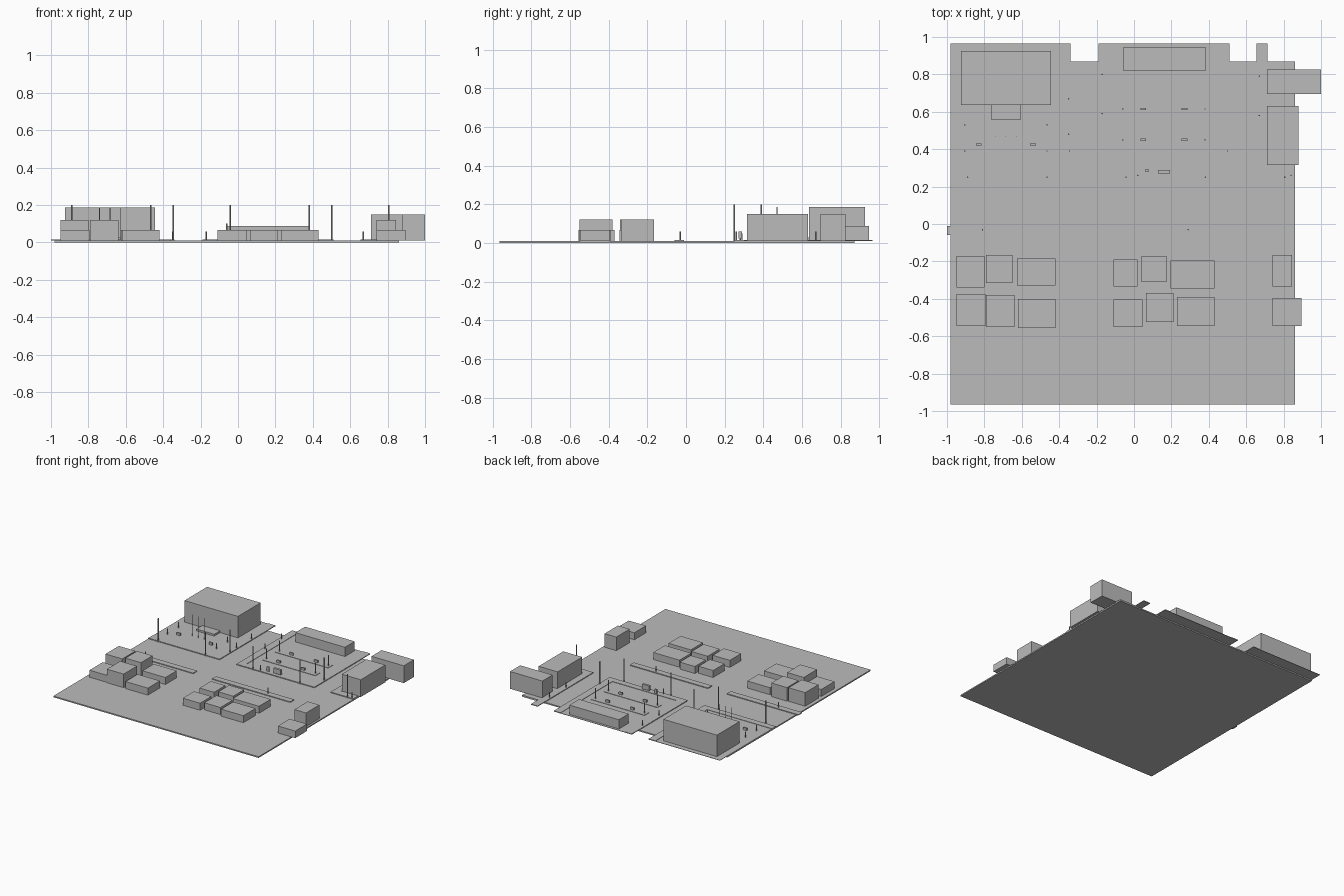
import bpy

cube = bpy.data.objects.get("Cube")
if cube:
    bpy.data.objects.remove(cube, do_unlink=True)

grey = bpy.data.materials.new("plain grey")
grey.use_nodes = True
grey.diffuse_color = (0.5, 0.5, 0.5, 1)
grey.node_tree.nodes["Principled BSDF"].inputs["Base Color"].default_value = grey.diffuse_color

# Shared heights
SLAB = 0.01
LOT = 0.013
WALK = 0.016
LOW = 0.067
TALL = 0.12
STORE = 0.15
SIGN = 0.058
LAMP = 0.1
LIGHT = 0.2

# Shared lines of the street plan
WEST_EDGE = -0.98
EAST_EDGE = 0.86
BACK_EDGE = 0.965
SLAB_BACK = 0.87
STREET = 0.25
LOT_FRONT = 0.3
PAVING = 0.06


def box(name, left, right, front, back, top, bottom=SLAB):
    centre = ((left + right) / 2, (front + back) / 2, (bottom + top) / 2)
    bpy.ops.mesh.primitive_cube_add(size=1, location=centre)
    part = bpy.context.object
    part.name = name
    part.scale = (right - left, back - front, top - bottom)
    part.data.materials.append(grey)


def block(name, x, y, width, depth, top, bottom=SLAB):
    box(name, x - width / 2, x + width / 2, y - depth / 2, y + depth / 2, top, bottom)


def post(name, x, y, top, radius=0.004):
    bpy.ops.mesh.primitive_cylinder_add(
        vertices=8, radius=radius, depth=top - SLAB, location=(x, y, (top + SLAB) / 2))
    part = bpy.context.object
    part.name = name
    part.data.materials.append(grey)


# Ground slab
box("ground", left=WEST_EDGE, right=EAST_EDGE, front=-BACK_EDGE, back=SLAB_BACK, top=SLAB, bottom=0)

# Raised lots, each with a sidewalk along the main street
for name, left, right, back in (
    ("west", WEST_EDGE, -0.4, BACK_EDGE),
    ("park", -0.13, 0.45, BACK_EDGE),
    ("east", 0.71, EAST_EDGE, SLAB_BACK),
):
    box(name + "_lot", left, right, LOT_FRONT, back, LOT)
    box(name + "_main_sidewalk", left, right, STREET, LOT_FRONT, WALK)

# Sidewalks along the side streets and on the near side of the main street
for left in (-0.4, -0.19, 0.45, 0.655):
    box("side_sidewalk", left, left + PAVING, STREET, BACK_EDGE, WALK)
for name, left, right in (("west", -1, -0.36), ("park", -0.19, 0.51)):
    box(name + "_near_sidewalk", left, right, front=-PAVING, back=-SLAB, top=WALK, bottom=SLAB * 0.9)

# Large buildings at the back
box("hall", left=-0.925, right=-0.445, front=0.635, back=0.925, top=0.187)
box("hall_steps", left=-0.765, right=-0.605, front=0.56, back=0.635, top=0.028)
box("long_shop", left=-0.06, right=0.385, front=0.82, back=0.945, top=0.088)
box("back_store", left=0.71, right=1, front=0.695, back=0.825, top=STORE)
box("side_store", left=0.71, right=0.88, front=0.315, back=0.63, top=STORE)

# Houses facing the main street
box("west_street_house", left=-0.95, right=-0.8, front=-0.34, back=-0.17, top=TALL)
box("west_street_cottage", left=-0.79, right=-0.65, front=-0.315, back=-0.165, top=TALL)
box("west_street_bungalow", left=-0.625, right=-0.42, front=-0.33, back=-0.185, top=LOW)
box("middle_street_house", left=-0.11, right=0.02, front=-0.335, back=-0.19, top=LOW)
box("middle_street_cottage", left=0.04, right=0.175, front=-0.31, back=-0.17, top=LOW)
box("middle_street_bungalow", left=0.195, right=0.43, front=-0.345, back=-0.195, top=LOW)
box("east_street_house", left=0.74, right=0.845, front=-0.335, back=-0.165, top=TALL)

# Houses behind them
box("west_garden_house", left=-0.95, right=-0.795, front=-0.545, back=-0.375, top=LOW)
box("west_garden_cottage", left=-0.79, right=-0.64, front=-0.55, back=-0.38, top=TALL)
box("west_garden_bungalow", left=-0.62, right=-0.42, front=-0.555, back=-0.4, top=LOW)
box("middle_garden_house", left=-0.11, right=0.045, front=-0.55, back=-0.405, top=LOW)
box("middle_garden_cottage", left=0.065, right=0.21, front=-0.525, back=-0.37, top=LOW)
box("middle_garden_bungalow", left=0.23, right=0.43, front=-0.545, back=-0.39, top=LOW)
box("east_garden_house", left=0.74, right=0.895, front=-0.545, back=-0.395, top=LOW)

# Park paths with lamps and benches, mirrored about the middle of the park
PARK_X = 0.16
for y in (0.45, 0.615):
    block("park_path", PARK_X, y, width=0.48, depth=PAVING, top=WALK)
    for side in (-1, 1):
        post("park_lamp", PARK_X + side * 0.22, y, LAMP)
        block("park_bench", PARK_X + side * 0.11, y, width=0.03, depth=0.012, top=0.035)

# Hall forecourt: benches, flagpoles and bollards, mirrored about the hall
HALL_X = -0.685
for side in (-1, 1):
    block("hall_bench", HALL_X + side * 0.145, 0.425, width=0.03, depth=0.012, top=0.033)
    for y in (0.39, 0.53):
        post("hall_bollard", HALL_X + side * 0.22, y, SIGN)
for side in (-1, 0, 1):
    post("flagpole", HALL_X + side * 0.055, 0.47, top=0.185, radius=0.002)

# Bus shelter and bin on the main sidewalk
block("shelter", PARK_X, 0.28, width=0.065, depth=0.018, top=PAVING, bottom=0.022)
for side in (-1, 1):
    post("shelter_leg", PARK_X + side * 0.025, 0.28, top=0.03)
block("bin", 0.07, 0.286, width=0.02, depth=0.012, top=0.05)

# Tall street lights
for step in range(5):
    post("street_light", -0.89 + step * 0.424, STREET, LIGHT)
for x in (-0.345, 0.5):
    post("corner_light", x, 0.39, LIGHT)

# Short signs along the side streets and the main street
for x, near, far in ((-0.35, 0.48, 0.67), (-0.17, 0.59, 0.8), (0.67, 0.58, 0.79)):
    for y in (near, far):
        post("side_sign", x, y, SIGN)
for x in (0.02, 0.84):
    post("main_sign", x, STREET + SLAB, SIGN)
for x in (-0.81, 0.29):
    post("near_sign", x, -PAVING / 2, SIGN)
